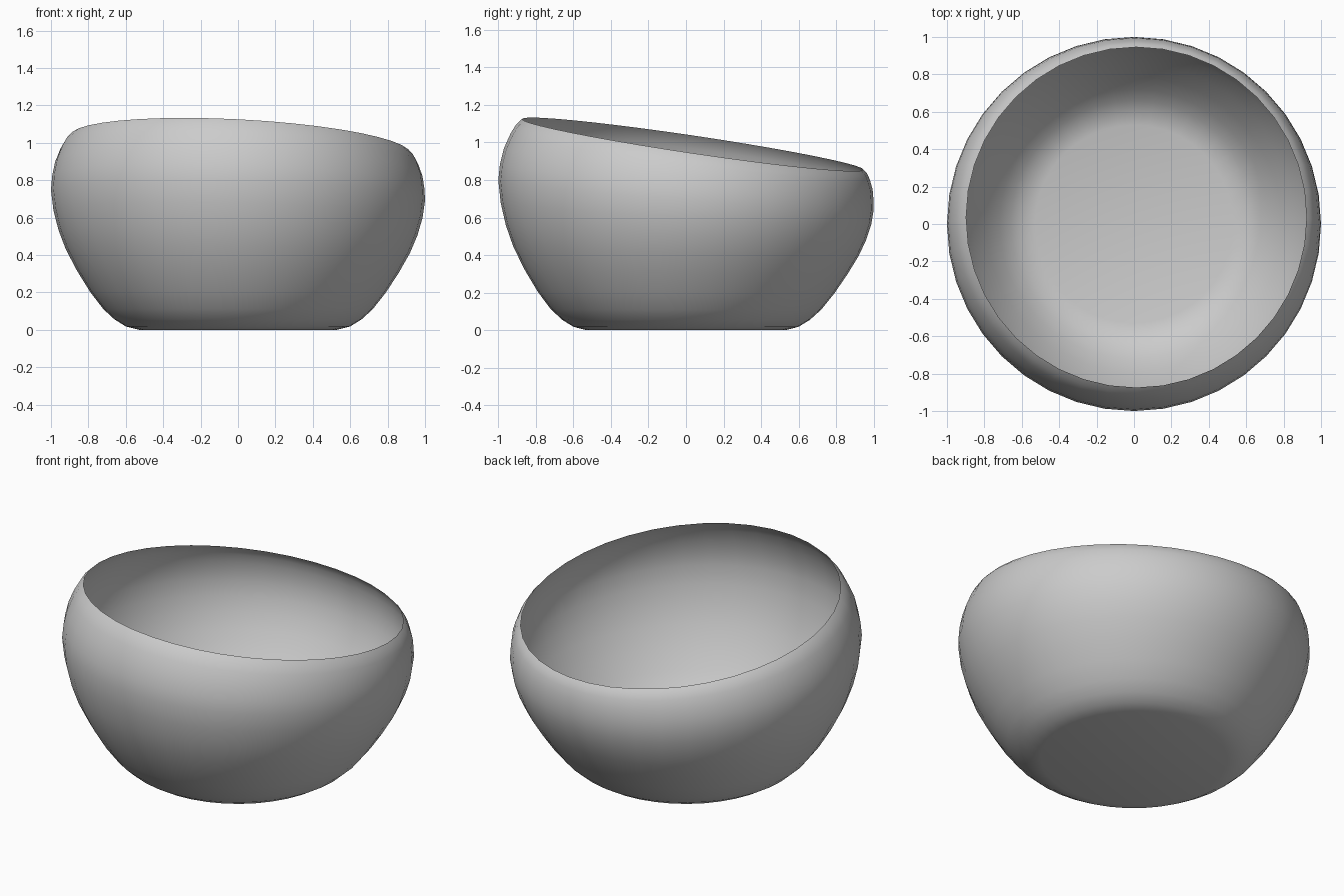
import bpy
import bmesh
from math import cos, sin, tau

SEGMENTS = 40
RIM_HEIGHT = 0.99
SLOPE_X, SLOPE_Y = -0.052, -0.148   # tilt of the rim plane
PIVOT = 0.75                        # height the rings lean around

cube = bpy.data.objects.get("Cube")
if cube:
    bpy.data.objects.remove(cube, do_unlink=True)

# Grey glaze
glaze = bpy.data.materials.new("soft_grey")
glaze.use_nodes = True
colour = (0.6, 0.6, 0.6, 1.0)
glaze.diffuse_color = colour
glaze.node_tree.nodes["Principled BSDF"].inputs["Base Color"].default_value = colour

# Thin wall profile from the foot to the rim: radius, height
profile = [(0.53, 0.0), (0.60, 0.018), (0.66, 0.055), (0.72, 0.11), (0.79, 0.2),
           (0.86, 0.31), (0.92, 0.42), (0.96, 0.52), (0.987, 0.62), (1.0, 0.72),
           (0.995, 0.79), (0.982, 0.86), (0.957, 0.925), (0.935, 0.965), (0.91, RIM_HEIGHT)]


def ring(bm, radius, height):
    """One ring of the wall, leaning more the higher it sits."""
    lean = (height / RIM_HEIGHT) ** 2
    shift = lean * max(0.0, height - PIVOT)
    verts = []
    for i in range(SEGMENTS):
        x, y = radius * cos(tau * i / SEGMENTS), radius * sin(tau * i / SEGMENTS)
        z = height + lean * (SLOPE_X * x + SLOPE_Y * y)
        verts.append(bm.verts.new((x - SLOPE_X * shift, y - SLOPE_Y * shift, z)))
    return verts


# Bowl: flat foot and bulging wall, open at the slanted rim
bm = bmesh.new()
rings = [ring(bm, r, h) for r, h in profile]
for low, high in zip(rings, rings[1:]):
    for i in range(SEGMENTS):
        j = (i + 1) % SEGMENTS
        bm.faces.new((low[i], low[j], high[j], high[i]))
bm.faces.new(rings[0][::-1])
for face in bm.faces:
    face.smooth = True

mesh = bpy.data.meshes.new("bowl")
bm.to_mesh(mesh)
bm.free()
mesh.materials.append(glaze)
bowl = bpy.data.objects.new("bowl", mesh)
bpy.context.collection.objects.link(bowl)
